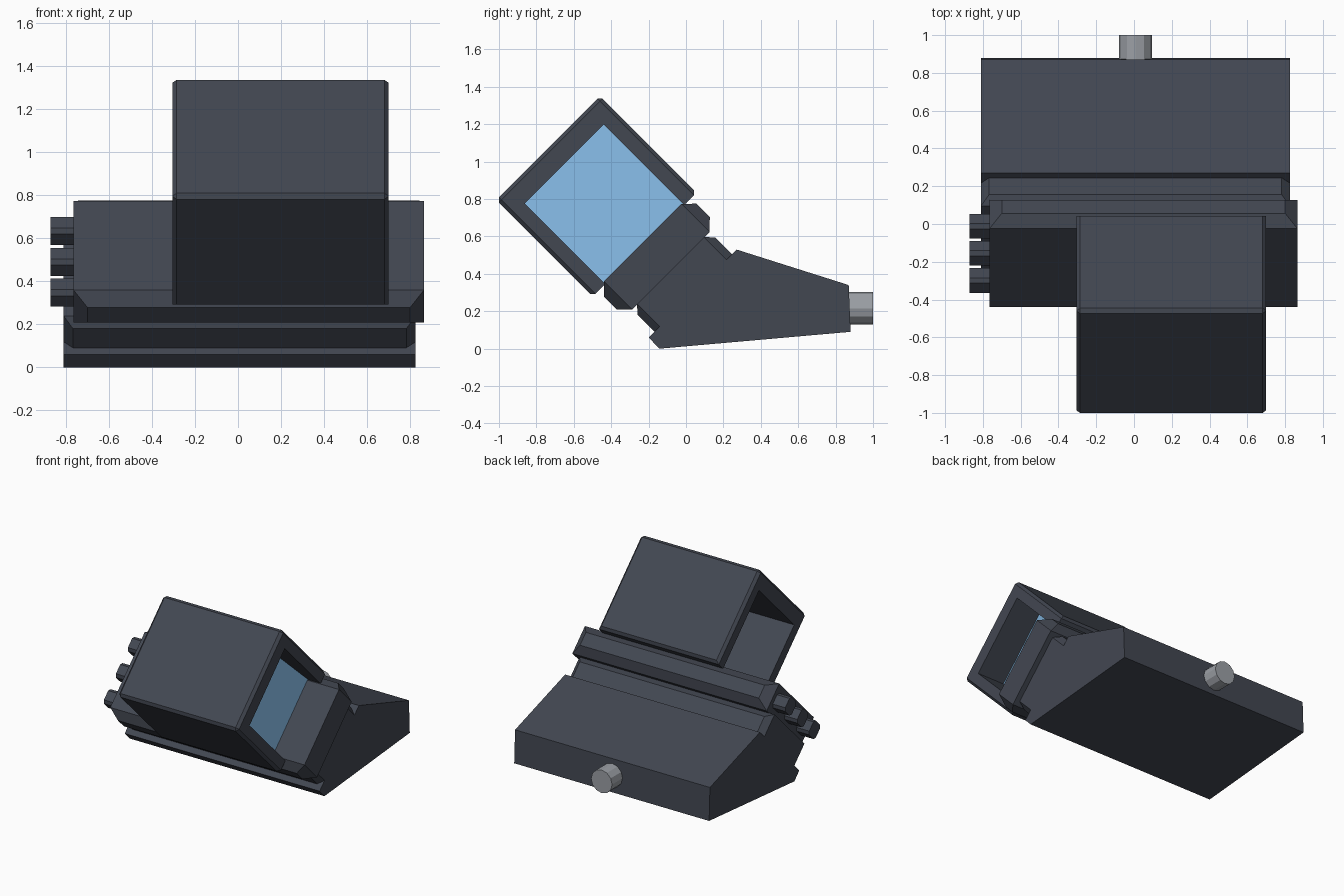
import bpy, bmesh, math
from mathutils import Matrix

cube = bpy.data.objects.get("Cube")
if cube:
    bpy.data.objects.remove(cube, do_unlink=True)


def make_material(name, rgb):
    mat = bpy.data.materials.new(name)
    mat.use_nodes = True
    mat.diffuse_color = (*rgb, 1)
    mat.node_tree.nodes["Principled BSDF"].inputs["Base Color"].default_value = (*rgb, 1)
    return mat


CHARCOAL = make_material("charcoal", (0.055, 0.063, 0.083))
BLUE = make_material("blue_glass", (0.22, 0.46, 0.73))
STEEL = make_material("steel", (0.33, 0.35, 0.38))

# The upper assembly leans forward: w runs across it, v runs up it
TILT = Matrix.Rotation(math.radians(45), 4, 'X')


def finish(name, bm, mat, tilted):
    if tilted:
        bm.transform(TILT)
    bmesh.ops.recalc_face_normals(bm, faces=bm.faces)
    mesh = bpy.data.meshes.new(name)
    bm.to_mesh(mesh)
    bm.free()
    mesh.materials.append(mat)
    obj = bpy.data.objects.new(name, mesh)
    bpy.context.collection.objects.link(obj)
    return obj


def prism(name, points, left, right, mat=CHARCOAL, tilted=True):
    """Extrude a closed side profile along x."""
    bm = bmesh.new()
    a, b = ([bm.verts.new((x, *p)) for p in points] for x in (left, right))
    n = len(points)
    for i in range(n):
        j = (i + 1) % n
        bm.faces.new((a[i], a[j], b[j], b[i]))
    bm.faces.new(a)
    bm.faces.new(b)
    return finish(name, bm, mat, tilted)


def slab(name, outer, inner, heights, ends, cut):
    """Slab with chamfered edges and cut-off upright corners."""
    (w0, w1), (i0, i1) = outer, inner
    low, mid_low, mid_high, high = heights
    profile = [(w0, mid_high), (w0, mid_low), (i0, low), (i1, low),
               (w1, mid_low), (w1, mid_high), (i1, high), (i0, high)]
    bm = bmesh.new()
    rings = []
    for x, sign in zip(ends, (1, -1)):
        rings.append([bm.verts.new((x + sign * cut * (w in outer), w, v)) for w, v in profile])
    a, b = rings
    for i in range(8):
        j = (i + 1) % 8
        bm.faces.new((a[i], a[j], b[j], b[i]))
    for r in rings:
        for quad in ((7, 0, 1, 2), (2, 3, 6, 7), (3, 4, 5, 6)):
            bm.faces.new([r[k] for k in quad])
    return finish(name, bm, CHARCOAL, True)


# Wedge-shaped base
prism("base", [(-0.2, 0.06), (-0.142, 0), (0.88, 0.09), (0.87, 0.34), (0.27, 0.53)],
      -0.81, 0.825, tilted=False)

# Stepped neck and head
slab("neck", (-0.055, 0.53), (-0.016, 0.49), (0.17, 0.18, 0.31, 0.355), (-0.81, 0.825), 0.043)
slab("head", (-0.113, 0.588), (-0.055, 0.53), (0.352, 0.408, 0.508, 0.565), (-0.765, 0.865), 0.065)

# Open hood over the glass
hood = prism("hood", [(-0.155, 0.55), (-0.155, 1.28), (0.63, 1.28), (0.63, 0.55),
                      (0.537, 0.55), (0.537, 1.158), (-0.06, 1.158), (-0.06, 0.55)],
             -0.305, 0.7)
bevel = hood.modifiers.new("chamfer", 'BEVEL')
bevel.width = 0.02
bevel.segments = 1
# Keep inner corners crisp: bevel only the outer shell
weights = hood.data.attributes.new("bevel_weight_edge", 'FLOAT', 'EDGE')
inverse = TILT.inverted()
for edge in hood.data.edges:
    ends = [inverse @ hood.data.vertices[i].co for i in edge.vertices]
    if all(p.y < -0.1 or p.y > 0.6 for p in ends):
        weights.data[edge.index].value = 1
bevel.limit_method = 'WEIGHT'

# Slanted glass pane
bm = bmesh.new()
corners = [(x, w, v) for w in (-0.062, 0.539) for x, v in
           ((0.60, 0.56), (0.47, 1.16), (0.455, 1.16), (0.585, 0.56))]
verts = [bm.verts.new(c) for c in corners]
bm.faces.new(verts[:4])
bm.faces.new(verts[4:])
for i in range(4):
    j = (i + 1) % 4
    bm.faces.new((verts[i], verts[j], verts[j + 4], verts[i + 4]))
finish("glass", bm, BLUE, True)

# Three chamfered buttons on the end of the head
S, C = 0.056, 0.036
for i in range(3):
    w, v = 0.237 + (i - 1) * 0.203, 0.457
    octagon = [(w + a, v + b) for a, b in
               ((-S, -C), (-C, -S), (C, -S), (S, -C), (S, C), (C, S), (-C, S), (-S, C))]
    prism(f"button_{i + 1}", octagon, -0.87, -0.75)

# Round connector at the back
bm = bmesh.new()
bmesh.ops.create_cone(bm, cap_ends=True, segments=12, radius1=0.088, radius2=0.088, depth=0.14)
bm.transform(Matrix.Translation((0.008, 0.93, 0.216)) @ Matrix.Rotation(math.pi / 2, 4, 'X'))
finish("connector", bm, STEEL, False)
